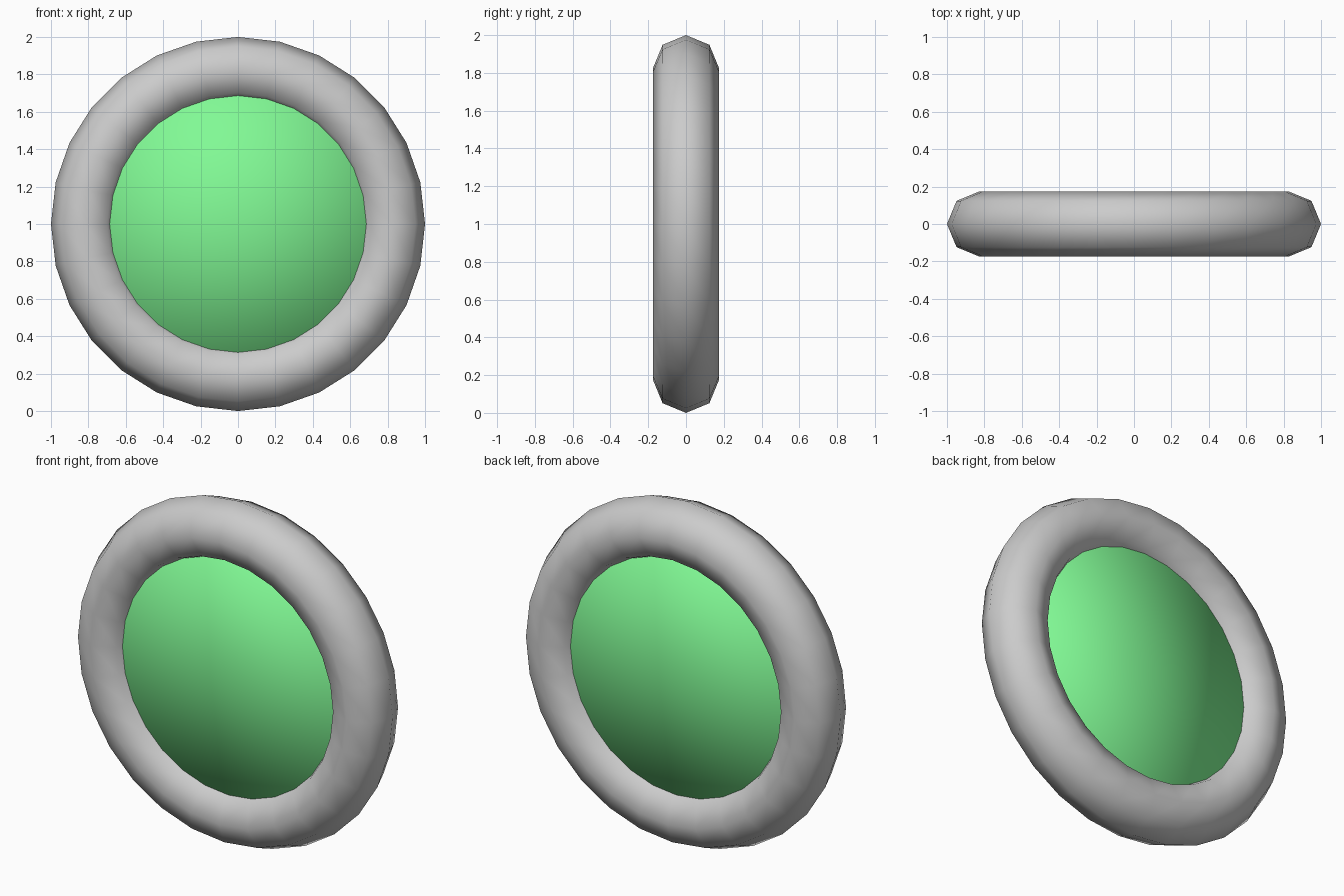
import bpy
import math

if "Cube" in bpy.data.objects:
    bpy.data.objects.remove(bpy.data.objects["Cube"])

SEGMENTS = 28
RING_RADIUS = 0.825
TUBE_RADIUS = 0.175
UPRIGHT = (math.pi / 2, 0, 0)


def finish(name):
    """Name the active part and shade it fully smooth."""
    obj = bpy.context.object
    obj.name = name
    bpy.ops.object.transform_apply(location=False, rotation=True, scale=True)
    bpy.ops.object.shade_smooth()
    return obj


# Outer ring: eight-sided tube bent into an upright hoop
bpy.ops.mesh.primitive_torus_add(
    major_segments=SEGMENTS, minor_segments=8,
    major_radius=RING_RADIUS, minor_radius=TUBE_RADIUS,
    location=(0, 0, 1), rotation=UPRIGHT)
finish("ring")

# Green pane: smooth-shaded disc whose rim is buried in the tube
bpy.ops.mesh.primitive_cylinder_add(
    vertices=SEGMENTS, radius=RING_RADIUS, depth=TUBE_RADIUS,
    end_fill_type='TRIFAN', location=(0, 0, 1), rotation=UPRIGHT)
pane = finish("pane")

green = bpy.data.materials.new("green")
green.diffuse_color = (0.22, 0.95, 0.3, 1)
green.use_nodes = True
green.node_tree.nodes["Principled BSDF"].inputs["Base Color"].default_value = green.diffuse_color
pane.data.materials.append(green)
